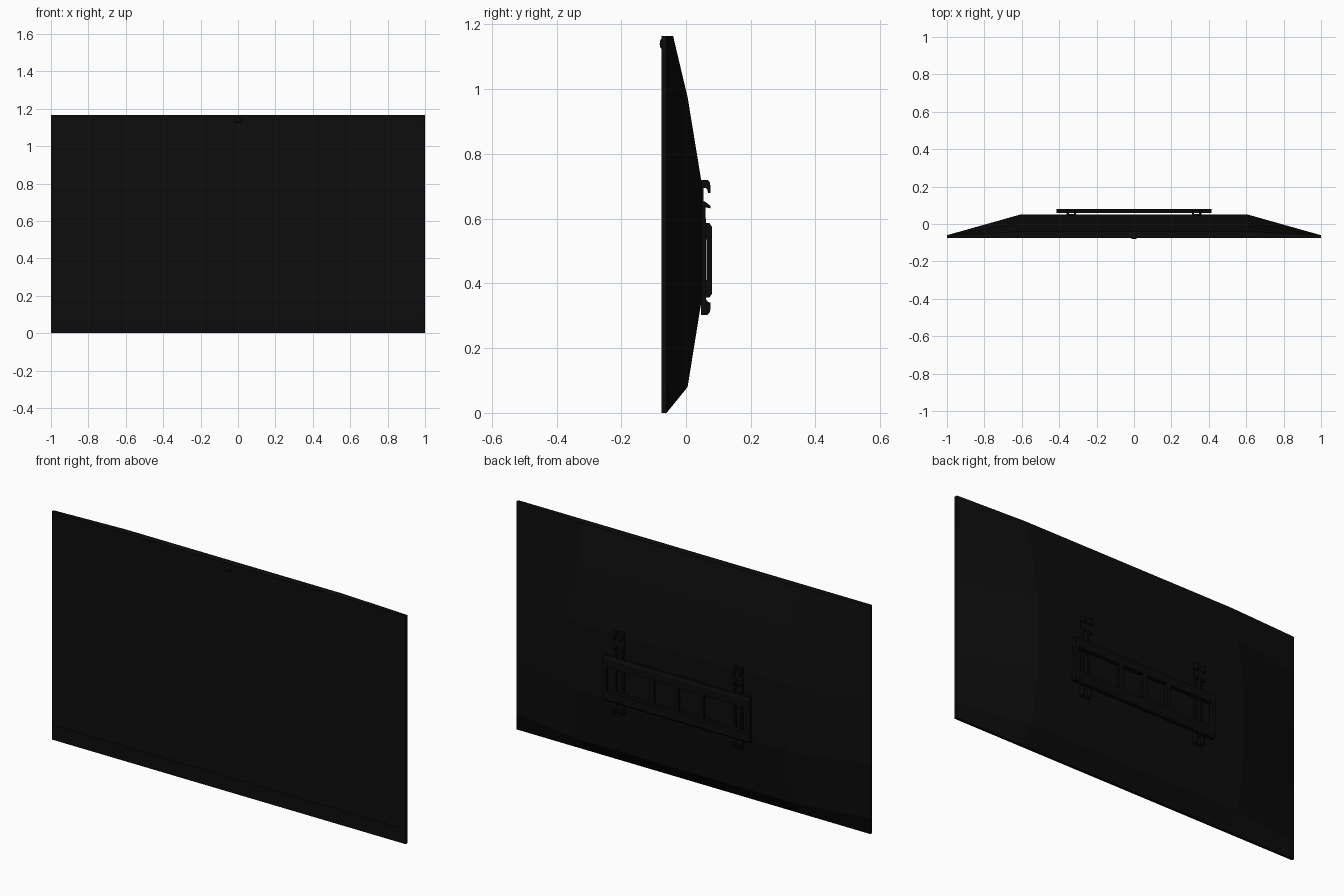
import bpy, bmesh, math

if "Cube" in bpy.data.objects:
    bpy.data.objects.remove(bpy.data.objects["Cube"])


def material(name, rgb):
    m = bpy.data.materials.new(name)
    m.diffuse_color = (*rgb, 1)
    m.use_nodes = True
    m.node_tree.nodes["Principled BSDF"].inputs["Base Color"].default_value = m.diffuse_color
    return m


SHELL = material("black_shell", (0.0038, 0.0038, 0.0038))
SCREEN = material("screen_black", (0.0042, 0.0042, 0.0043))
METAL = material("mount_black", (0.0030, 0.0030, 0.0030))


def finish(name, bm, mat):
    bmesh.ops.recalc_face_normals(bm, faces=bm.faces)
    me = bpy.data.meshes.new(name)
    bm.to_mesh(me)
    bm.free()
    me.materials.append(mat)
    ob = bpy.data.objects.new(name, me)
    bpy.context.collection.objects.link(ob)
    return ob


def extrude_x(name, profile, x0, x1, mat):
    """Extrude a (y, z) outline from x0 to x1."""
    bm = bmesh.new()
    f = bm.faces.new([bm.verts.new((x0, y, z)) for y, z in profile])
    r = bmesh.ops.extrude_face_region(bm, geom=[f])
    vs = [v for v in r["geom"] if isinstance(v, bmesh.types.BMVert)]
    bmesh.ops.translate(bm, verts=vs, vec=(x1 - x0, 0, 0))
    return finish(name, bm, mat)


def box(name, x, y, z, mat):
    return extrude_x(name, [(y[0], z[0]), (y[1], z[0]), (y[1], z[1]), (y[0], z[1])],
                     x[0], x[1], mat)


# Rear shell: a grid that bulges towards the middle columns, closed at the front
FRONT = -0.069
xs = [-1, -0.61, 0.61, 1]
rows = [(0, -0.06), (0.08, 0.005), (0.36, 0.045), (0.70, 0.045), (0.975, 0.005), (1.165, -0.04)]
bm = bmesh.new()
back = [[bm.verts.new((x, -0.06 if abs(x) == 1 else (y + 0.005 if y > 0.04 else y), z)) for x in xs]
        for z, y in rows]
front = [[bm.verts.new((x, FRONT, z)) for x in xs] for z, _ in rows]
nr, nc = len(rows), len(xs)
for g in (back, front):
    for i in range(nr - 1):
        for j in range(nc - 1):
            bm.faces.new((g[i][j], g[i][j + 1], g[i + 1][j + 1], g[i + 1][j]))
border = ([(0, j) for j in range(nc)] + [(i, nc - 1) for i in range(1, nr)]
          + [(nr - 1, j) for j in range(nc - 2, -1, -1)] + [(i, 0) for i in range(nr - 2, 0, -1)])
for (a, b), (c, d) in zip(border, border[1:] + border[:1]):
    bm.faces.new((back[a][b], back[c][d], front[c][d], front[a][b]))
finish("rear_shell", bm, SHELL)

# Front bezel and screen
BY = (-0.075, FRONT)
box("bezel_bottom", (-1, 1), BY, (0, 0.075), SHELL)
box("bezel_top", (-1, 1), BY, (1.125, 1.165), SHELL)
for s, side in ((-1, "left"), (1, "right")):
    box("bezel_" + side, sorted((s * 0.98, s)), BY, (0.075, 1.125), SHELL)
box("screen", (-0.98, 0.98), (-0.0725, FRONT), (0.075, 1.125), SCREEN)

# Camera bump in the top bezel
bm = bmesh.new()
bmesh.ops.create_uvsphere(bm, u_segments=20, v_segments=10, radius=0.016)
bmesh.ops.scale(bm, vec=(1, 0.45, 1), verts=bm.verts)
bmesh.ops.translate(bm, vec=(0, -0.074, 1.14), verts=bm.verts)
cam = finish("camera_bump", bm, SHELL)
for p in cam.data.polygons:
    p.use_smooth = True

# Wall plate: two folded rails joined by uprights
extrude_x("plate_rail_top", [(0.058, 0.535), (0.08, 0.535), (0.08, 0.575), (0.072, 0.587), (0.058, 0.587)],
          -0.415, 0.415, METAL)
extrude_x("plate_rail_bottom", [(0.058, 0.357), (0.073, 0.357), (0.08, 0.368), (0.08, 0.41), (0.058, 0.41)],
          -0.415, 0.415, METAL)
for i, (x, w) in enumerate([(-0.405, 0.01), (-0.14, 0.012), (0, 0.012), (0.14, 0.012), (0.405, 0.01)]):
    box(f"plate_upright_{i}", (x - w, x + w), (0.064, 0.08), (0.40, 0.545), METAL)

# Vertical brackets: spine with paired hooked flanges at each end
top_hook = [(0.048, 0.72), (0.066, 0.72), (0.073, 0.713), (0.076, 0.70), (0.076, 0.68), (0.068, 0.68),
            (0.066, 0.69), (0.060, 0.695), (0.048, 0.695)]
mid_hook = [(0.048, 0.59), (0.06, 0.59), (0.06, 0.635), (0.075, 0.632), (0.075, 0.64), (0.06, 0.652), (0.048, 0.655)]
low_hook = [(0.048, 0.303), (0.066, 0.303), (0.073, 0.31), (0.076, 0.322), (0.076, 0.34), (0.068, 0.343),
            (0.058, 0.355), (0.048, 0.355)]
for s, side in ((-1, "left"), (1, "right")):
    cx = s * 0.335
    box("bracket_spine_" + side, (cx - 0.025, cx + 0.025), (0.046, 0.054), (0.303, 0.72), METAL)
    for k in (-1, 1):
        x0, x1 = cx + k * 0.019 - 0.006, cx + k * 0.019 + 0.006
        for nm, prof in (("top", top_hook), ("middle", mid_hook), ("bottom", low_hook)):
            extrude_x(f"bracket_{nm}_hook_{side}_{'inner' if k * s < 0 else 'outer'}", prof, x0, x1, METAL)
        box(f"bracket_flange_{side}_{'inner' if k * s < 0 else 'outer'}", (x0, x1), (0.048, 0.062), (0.34, 0.60), METAL)
